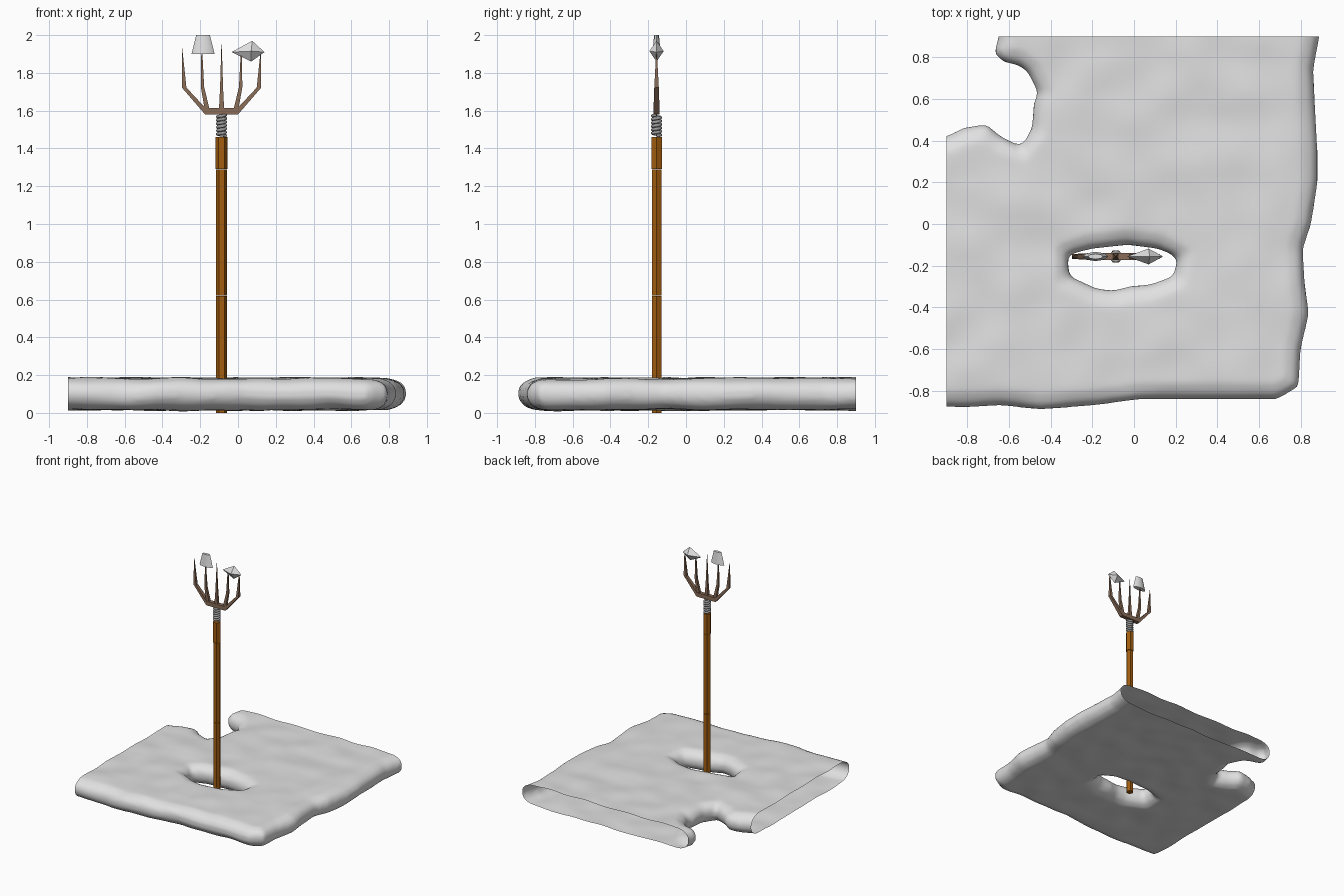
import bpy
import bmesh
import math
from mathutils import Vector, noise

cube = bpy.data.objects.get("Cube")
if cube:
    bpy.data.objects.remove(cube)


def material(name, r, g, b):
    mat = bpy.data.materials.new(name)
    mat.use_nodes = True
    mat.diffuse_color = (r, g, b, 1)
    mat.node_tree.nodes["Principled BSDF"].inputs["Base Color"].default_value = (r, g, b, 1)
    return mat


STONE = material("pale_grey", 0.75, 0.75, 0.75)
WOOD = material("orange_brown_wood", 0.36, 0.11, 0.005)
METAL = material("dull_brown_metal", 0.25, 0.15, 0.095)
STEEL = material("grey_steel", 0.35, 0.35, 0.35)
AXIS = Vector((-0.087, -0.156, 0))


def add_object(name, bm, mat, smooth_angle=None):
    bmesh.ops.recalc_face_normals(bm, faces=bm.faces)
    mesh = bpy.data.meshes.new(name)
    bm.to_mesh(mesh)
    bm.free()
    mesh.materials.append(mat)
    obj = bpy.data.objects.new(name, mesh)
    bpy.context.collection.objects.link(obj)
    if smooth_angle:
        bpy.ops.object.select_all(action='DESELECT')
        obj.select_set(True)
        bpy.context.view_layer.objects.active = obj
        bpy.ops.object.shade_smooth_by_angle(angle=math.radians(smooth_angle))
    return obj


def bridge(bm, a, b):
    for i in range(len(a)):
        j = (i + 1) % len(a)
        bm.faces.new((a[i], a[j], b[j], b[i]))


# Slab outlines in hundredths, with the solid on the right of travel
OUTER = [(92, 115), (89, 90), (86, 74), (87, 55), (88, 36), (88, 19), (85, 0), (81, -12),
         (82, -29), (84, -43), (80, -60), (79, -78), (69, -84), (41, -84), (3, -84),
         (-19, -87), (-45, -89), (-64, -87), (-81, -88), (-115, -87), (-115, 40),
         (-90, 42), (-82, 46), (-71, 48), (-64, 42), (-54, 37), (-49, 46), (-48, 58),
         (-46, 63), (-51, 73), (-55, 76), (-63, 78), (-67, 82), (-65, 90), (-65, 115)]
HOLE = [(-32, -15), (-31, -25), (-18, -31), (-10, -32), (-2, -30), (8, -29),
        (19, -25), (21, -16), (12, -12), (-3, -10), (-21, -12)]
# Rounded rim: inset from the outline, height
RIM = [(0.08, 0.183), (0.03, 0.165), (0, 0.13), (0, 0.075), (0.03, 0.035), (0.08, 0.017)]


def inset_loop(points, inset):
    result = []
    for i, p in enumerate(points):
        before = (p - points[i - 1]).normalized()
        after = (points[(i + 1) % len(points)] - p).normalized()
        t = (before + after).normalized()
        result.append(p + Vector((t.y, -t.x)) * inset)
    return result


# Stone slab: closed rim and caps, evenly remeshed
bm = bmesh.new()
caps = {0: [], len(RIM) - 1: []}
for outline in (OUTER, HOLE):
    points = [Vector(p) / 100 for p in outline]
    rings = [[bm.verts.new((p.x, p.y, z)) for p in inset_loop(points, inset)]
             for inset, z in RIM]
    for a, b in zip(rings, rings[1:]):
        bridge(bm, a, b)
    for level in caps:
        ring = rings[level]
        caps[level] += [bm.edges.get((ring[i - 1], ring[i])) for i in range(len(ring))]
for edges in caps.values():
    bmesh.ops.triangle_fill(bm, edges=edges, use_beauty=True, normal=(0, 0, 1))
slab = add_object("stone_slab", bm, STONE)
remesh = slab.modifiers.new("even_mesh", 'REMESH')
remesh.mode = 'VOXEL'
remesh.voxel_size = 0.02
bpy.context.view_layer.update()
dense = bpy.data.meshes.new_from_object(
    slab.evaluated_get(bpy.context.evaluated_depsgraph_get()))
bpy.data.objects.remove(slab)

# Slab: gentle bumps, then cut open along its left and back borders
bm = bmesh.new()
bm.from_mesh(dense)
bpy.data.meshes.remove(dense)
for _ in range(2):
    bmesh.ops.smooth_vert(bm, verts=bm.verts, factor=0.5,
                          use_axis_x=True, use_axis_y=True, use_axis_z=True)
for v in bm.verts:
    v.co.z += 0.011 * noise.noise(v.co * 5)
for normal in ((-1, 0, 0), (0, 1, 0)):
    bmesh.ops.bisect_plane(bm, geom=bm.verts[:] + bm.edges[:] + bm.faces[:],
                           plane_co=Vector(normal) * 0.9, plane_no=normal, clear_outer=True)
add_object("stone_slab", bm, STONE, 50)


# Hexagonal wooden handle in three sections
def handle(name, bottom, top, radius):
    bm = bmesh.new()
    rings = []
    for z in (bottom, top):
        rings.append([bm.verts.new(AXIS + Vector((radius * math.cos(k * math.pi / 3),
                                                  radius * math.sin(k * math.pi / 3), z)))
                      for k in range(6)])
        bm.faces.new(rings[-1])
    bridge(bm, *rings)
    add_object(name, bm, WOOD)


handle("handle_lower", 0, 0.619, 0.029)
handle("handle_middle", 0.622, 1.288, 0.029)
handle("handle_grip", 1.291, 1.46, 0.032)

# Coiled spring between handle and fork
TURNS, STEPS = 6, 16
curve = bpy.data.curves.new("spring", 'CURVE')
curve.dimensions = '3D'
curve.bevel_depth = 0.009
curve.bevel_resolution = 1
curve.use_fill_caps = True
spline = curve.splines.new('POLY')
spline.points.add(TURNS * STEPS)
for i, point in enumerate(spline.points):
    angle = i * math.tau / STEPS
    z = 1.467 + 0.11 * i / (TURNS * STEPS)
    point.co = (AXIS.x + 0.021 * math.cos(angle), AXIS.y + 0.021 * math.sin(angle), z, 1)
curve.materials.append(STEEL)
bpy.context.collection.objects.link(bpy.data.objects.new("spring", curve))


# Fork: tapered square prongs given as (offset, height, half width)
def prong(name, side, path):
    bm = bmesh.new()
    rings = [[bm.verts.new(AXIS + Vector((side * x + w * sx, w * sy, z)))
              for sx, sy in ((-1, -1), (1, -1), (1, 1), (-1, 1))] for x, z, w in path]
    for a, b in zip(rings, rings[1:]):
        bridge(bm, a, b)
    bm.faces.new(rings[0])
    bm.faces.new(rings[-1])
    add_object(name, bm, METAL)


for label, side in (("right", -1), ("left", 1)):
    prong("outer_prong_" + label, side,
          [(0.072, 1.582, 0.017), (0.198, 1.722, 0.012), (0.209, 1.93, 0.001)])
    prong("inner_prong_" + label, side,
          [(0.075, 1.6, 0.013), (0.101, 1.725, 0.009), (0.105, 1.93, 0.002)])
prong("centre_prong", 1, [(0, 1.6, 0.014), (0, 1.72, 0.008), (0, 1.95, 0.001)])
bm = bmesh.new()
bmesh.ops.create_cube(bm, size=1)
bmesh.ops.scale(bm, vec=(0.176, 0.034, 0.034), verts=bm.verts)
bmesh.ops.translate(bm, vec=AXIS + Vector((0, 0, 1.597)), verts=bm.verts)
add_object("fork_base", bm, METAL)

# Flattened, tapered chunk on the inner right prong
bm = bmesh.new()
bmesh.ops.create_cone(bm, cap_ends=True, segments=8, radius1=0.061, radius2=0.036, depth=0.1)
bmesh.ops.scale(bm, vec=(1, 0.36, 1), verts=bm.verts)
bmesh.ops.translate(bm, vec=(-0.185, AXIS.y, 1.95), verts=bm.verts)
add_object("tapered_chunk", bm, STONE, 60)

# Pointed chunk on the inner left prong
bm = bmesh.new()
for x, y, z in ((-0.034, 0, 1.91), (0.14, 0, 1.91), (0.075, 0, 1.97),
                (0.07, 0, 1.86), (0.07, -0.038, 1.915), (0.07, 0.038, 1.915)):
    bm.verts.new((x, AXIS.y + y, z))
bmesh.ops.convex_hull(bm, input=bm.verts)
add_object("pointed_chunk", bm, STONE)
